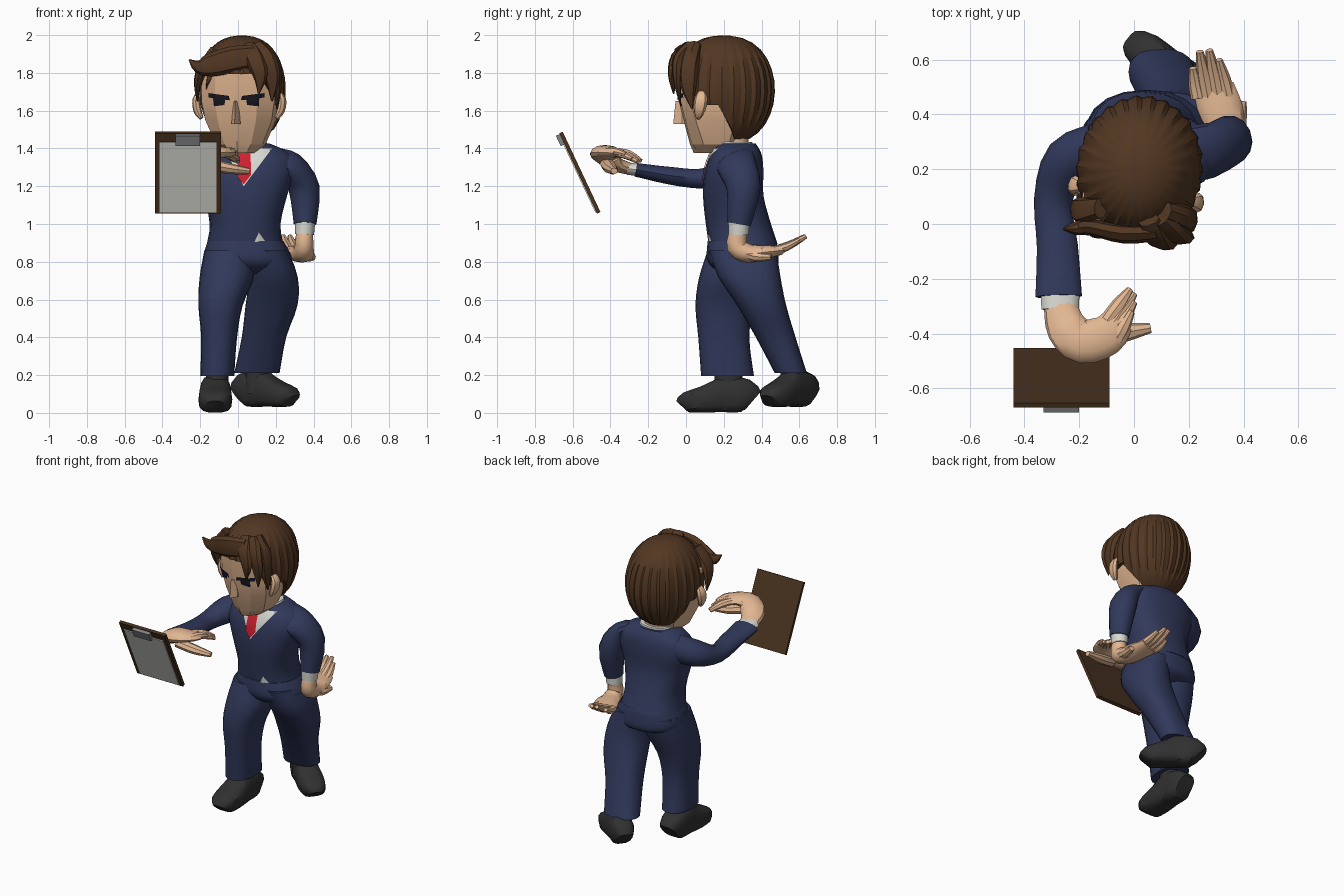
import bpy, bmesh, math
from math import sin, cos, pi, radians
from mathutils import Vector, Matrix
from mathutils.bvhtree import BVHTree

if "Cube" in bpy.data.objects:
    bpy.data.objects.remove(bpy.data.objects["Cube"])

def mat(name, *rgb):
    m = bpy.data.materials.new(name)
    m.diffuse_color = (*rgb, 1)
    m.use_nodes = True
    m.node_tree.nodes["Principled BSDF"].inputs["Base Color"].default_value = m.diffuse_color
    return m

SUIT = mat("navy_suit", .031, .041, .105)
SKIN = mat("skin", .76, .47, .285)
HAIR = mat("brown_hair", .085, .038, .016)
WHITE = mat("white_cloth_and_paper", .70, .70, .65)
RED = mat("red_tie", .62, .015, .03)
BLACK = mat("black_shoes", .03, .03, .03)
DARK = mat("dark_eyes", .008, .009, .014)
WOOD = mat("brown_board", .065, .031, .013)
METAL = mat("grey_clip", .23, .23, .25)

# The head is turned slightly, about its own vertical axis
HC = Vector((.02, .2, 0))
HEAD = Matrix.Translation(HC) @ Matrix.Rotation(radians(-8), 4, 'Z') @ Matrix.Translation(-HC)

def add(name, verts, faces, m, M=None, angle=35):
    me = bpy.data.meshes.new(name)
    me.from_pydata([tuple(v) for v in verts], [], faces)
    bm = bmesh.new()
    bm.from_mesh(me)
    bmesh.ops.recalc_face_normals(bm, faces=bm.faces)
    bm.to_mesh(me)
    bm.free()
    me.materials.append(m)
    if M:
        me.transform(M)
    ob = bpy.data.objects.new(name, me)
    bpy.context.collection.objects.link(ob)
    bpy.ops.object.select_all(action='DESELECT')
    ob.select_set(True)
    bpy.context.view_layer.objects.active = ob
    bpy.ops.object.shade_smooth_by_angle(angle=radians(angle))
    return ob

def skin_rings(name, rings, m, M=None, angle=35):
    n = len(rings[0])
    faces = [(i*n + j, i*n + (j+1) % n, (i+1)*n + (j+1) % n, (i+1)*n + j)
             for i in range(len(rings) - 1) for j in range(n)]
    faces += [tuple(range(n)), tuple(range((len(rings)-1)*n, len(rings)*n))]
    return add(name, [v for r in rings for v in r], faces, m, M, angle)

def spline(rows, k=3):
    """Catmull-Rom resampling of rows of numbers."""
    out = []
    for i in range(len(rows) - 1):
        p0, p1, p2, p3 = rows[max(i-1, 0)], rows[i], rows[i+1], rows[min(i+2, len(rows)-1)]
        for s in range(k):
            t = s / k
            out.append([.5*(2*b + (c-a)*t + (2*a-5*b+4*c-d)*t*t + (3*b-a-3*c+d)*t**3)
                        for a, b, c, d in zip(p0, p1, p2, p3)])
    return out + [list(rows[-1])]

def oval(n, p):
    f = lambda v: math.copysign(abs(v)**p, v)
    return [(f(cos(2*pi*j/n)), f(sin(2*pi*j/n))) for j in range(n)]

def stack(name, rows, m, n=20, p=.85, M=None, k=3):
    """Horizontal rings, each row (x min, x max, y min, y max, z)."""
    rings = [[((a+b)/2 + (b-a)/2*u, (c+d)/2 + (d-c)/2*v, z) for u, v in oval(n, p)]
             for a, b, c, d, z in spline(rows, k)]
    return skin_rings(name, rings, m, M)

def tube(name, rows, m, side=None, n=10, p=1, M=None, k=3):
    """Rings along a path, each row (x, y, z, half width, half height)."""
    rows = spline(rows, k)
    pts = [Vector(r[:3]) for r in rows]
    rings = []
    for i, r in enumerate(rows):
        d = (pts[min(i+1, len(pts)-1)] - pts[max(i-1, 0)]).normalized()
        s = Vector(side) if side else d.cross(Vector((0, 0, 1)))
        s = (s - d*s.dot(d)).normalized()
        h = s.cross(d)
        rings.append([pts[i] + s*u*max(r[3], .002) + h*v*max(r[4], .002) for u, v in oval(n, p)])
    return skin_rings(name, rings, m, M)

def box(name, size, M, m):
    v = [(x*size[0]/2, y*size[1]/2, z*size[2]/2) for x in (-1, 1) for y in (-1, 1) for z in (-1, 1)]
    f = [(0, 1, 3, 2), (4, 6, 7, 5), (0, 4, 5, 1), (2, 3, 7, 6), (0, 2, 6, 4), (1, 5, 7, 3)]
    return add(name, v, f, m, M)

def decal(name, outline, target, m, off=.004, M=None):
    """Thin patch drawn in the front view and laid onto the target."""
    bvh = BVHTree.FromPolygons([v.co for v in target.data.vertices],
                               [p.vertices for p in target.data.polygons])
    bm = bmesh.new()
    bm.faces.new([bm.verts.new((x, 0, z)) for x, z in outline])
    bmesh.ops.triangulate(bm, faces=bm.faces)
    bmesh.ops.subdivide_edges(bm, edges=bm.edges, cuts=7, use_grid_fill=True)
    M = M or Matrix()
    for v in bm.verts:
        hit = bvh.ray_cast(M @ Vector((v.co.x, -1, v.co.z)), M.to_3x3() @ Vector((0, 1, 0)))[0]
        v.co.y = (M.inverted() @ hit).y - off if hit else .14
    bm.verts.index_update()
    verts, faces = [v.co.copy() for v in bm.verts], [[v.index for v in f.verts] for f in bm.faces]
    bm.free()
    ob = add(name, verts, faces, m, M)
    if sum(p.normal.y for p in ob.data.polygons) > 0:
        ob.data.flip_normals()

# Jacket, shirt and tie
jacket = stack("jacket", [(-.165, .24, .12, .485, .895), (-.15, .225, .105, .45, 1.0),
    (-.18, .26, .09, .41, 1.15), (-.22, .30, .10, .41, 1.28), (-.19, .28, .13, .40, 1.37),
    (-.10, .17, .16, .37, 1.425)], SUIT)
decal("shirt_front", [(-.07, 1.4), (.03, 1.2), (.18, 1.4)], jacket, WHITE)
decal("tie", [(.0, 1.395), (-.005, 1.25), (.03, 1.21), (.07, 1.26), (.065, 1.395)], jacket, RED, .009)
decal("shirt_tail", [(.085, .9), (.15, .9), (.11, .955)], jacket, WHITE)
stack("shirt_collar", [(-.09, .175, .13, .36, 1.385), (-.07, .15, .14, .35, 1.435)], WHITE, k=1)
stack("neck", [(-.05, .12, .17, .33, 1.36), (-.05, .12, .15, .33, 1.5)], SKIN, k=1)

# Trousers
stack("trouser_seat", [(0, .14, .2, .4, .735), (-.15, .25, .14, .475, .77),
    (-.185, .285, .11, .49, .82), (-.16, .24, .115, .48, .91)], SUIT)
stack("trouser_leg_right", [(-.2, -.02, .08, .36, .195), (-.195, -.005, .065, .335, .4),
    (-.21, .025, .05, .36, .57), (-.203, .085, .07, .42, .72), (-.178, .08, .115, .46, .86)], SUIT)
stack("trouser_leg_left", [(-.02, .22, .47, .64, .21), (.02, .255, .37, .58, .4),
    (.04, .315, .27, .53, .57), (.06, .316, .17, .5, .72), (.05, .265, .12, .48, .86)], SUIT)

# Shoes, toe toward -y before placing
for name, loc, turn, sc in (("shoe_right", (-.12, .165, 0), 0, 1), ("shoe_left", (.15, .545, .03), 52, .92)):
    prof = [(-.19, .045, .075), (-.165, .078, .11), (-.08, .09, .14), (0, .085, .175),
            (.05, .08, .20), (.15, .078, .18), (.19, .055, .13)]
    tube(name, [(0, y*sc, h/2, w*sc, h/2) for y, w, h in prof], BLACK, n=14, p=.65, k=2,
         M=Matrix.Translation(loc) @ Matrix.Rotation(radians(turn), 4, 'Z'))
stack("ankle_right", [(-.17, -.05, .15, .3, .1), (-.17, -.05, .15, .3, .25)], BLACK, k=1)
stack("ankle_left", [(.04, .16, .5, .62, .1), (.04, .16, .5, .62, .25)], BLACK, k=1)

# Arms with cuffs
X = (1, 0, 0)
tube("sleeve_left", [(.21, .26, 1.33, .06, .11), (.285, .27, 1.305, .07, .105), (.35, .305, 1.19, .082, .092),
    (.355, .28, 1.0, .06, .065)], SUIT, X, 14)
tube("cuff_left", [(.355, .28, 1.01, .054, .058), (.352, .278, .945, .05, .055)], WHITE, X, 14, k=1)
tube("sleeve_right", [(-.13, .29, 1.32, .08, .09), (-.24, .23, 1.28, .09, .085), (-.295, .09, 1.24, .07, .055),
    (-.28, -.08, 1.255, .075, .048), (-.275, -.265, 1.287, .085, .037)], SUIT, None, 14)
tube("cuff_right", [(-.27, -.24, 1.285, .072, .034), (-.27, -.312, 1.293, .068, .033)], WHITE, None, 14, k=1)

# Hands
def finger(name, a, b, r, side=None, bend=.01):
    mid = (Vector(a) + Vector(b)) / 2 + Vector((0, 0, bend))
    tube(name, [(*a, r, r*.8), (*mid, r, r*.8), (*b, r*.5, r*.45)], SKIN, side, 8)

tube("palm_left", [(.352, .278, .96, .045, .048), (.35, .27, .88, .05, .055), (.34, .33, .845, .065, .05),
    (.315, .41, .85, .085, .04), (.29, .50, .86, .075, .024)], SKIN, X, 12)
for i, tip in enumerate([(.215, .57, .9), (.24, .63, .935), (.275, .635, .935), (.31, .6, .915)]):
    finger(f"finger_left_{i}", (.235 + .036*i, .46, .86), tip, .027, X, -.01)
finger("thumb_left", (.36, .29, .85), (.395, .45, .825), .034, X, -.01)
tube("palm_right", [(-.27, -.3, 1.293, .06, .032), (-.245, -.38, 1.32, .075, .04),
    (-.185, -.43, 1.37, .08, .045), (-.1, -.405, 1.38, .075, .032), (-.06, -.355, 1.375, .06, .02)], SKIN, None, 12)
for i, tip in enumerate([(-.015, -.24, 1.335), (.0, -.255, 1.33), (.0, -.285, 1.345), (-.01, -.32, 1.37)]):
    finger(f"finger_right_{i}", (-.1 + .01*i, -.355 - .026*i, 1.38), tip, .027, None, .01)
finger("thumb_right", (-.17, -.42, 1.32), (.06, -.38, 1.28), .037, None, -.005)

# Head with a creased centre line, local x offset .02
rings = []
for z, yf, w, yb in [(1.375, .04, .075, .2), (1.42, .02, .13, .28), (1.55, -.015, .187, .34),
                     (1.65, -.04, .205, .40), (1.8, -.05, .2, .42), (1.9, 0, .15, .36)]:
    half = [(.55*w, yf+.025), (.95*w, yf+.09), (w, .175), (.85*w, .175+(yb-.175)*.65), (.4*w, yb)]
    rings.append([(.02, yf, z)] + [(.02+x, y, z) for x, y in half] + [(.02-x, y, z) for x, y in half[::-1]])
face = skin_rings("head", rings, SKIN, HEAD, 20)
stack("nose", [(-.004, .044, -.07, .03, 1.53), (.006, .034, -.058, .01, 1.65)], SKIN, 4, 1, HEAD, 1)
for s, side in ((-1, "right"), (1, "left")):
    X0 = lambda pts: [(.02 + s*x, z) for x, z in pts]
    decal("eye_" + side, X0([(.06, 1.63), (.055, 1.67), (.125, 1.68), (.12, 1.623)]), face, DARK, .005, HEAD)
    decal("eyebrow_" + side, X0([(.03, 1.655), (.035, 1.678), (.15, 1.693), (.15, 1.67)]), face, DARK, .009, HEAD)
    tube("ear_" + side, [(.02+s*.2, .09, 1.56, .012, .012), (.02+s*.222, .1, 1.6, .022, .03),
        (.02+s*.228, .11, 1.66, .022, .035), (.02+s*.205, .11, 1.7, .012, .02)], SKIN, X, 8, M=HEAD)

# Hair: ribbed cap, short at the front and long at the back
N, R = 78, 12
caprings = []
for i in range(R + 2):
    ring = []
    for j in range(N):
        a = 2*pi*j/N
        f = -sin(a)
        end = 106 - 33*min(1, max(0, (f-.5)/.35)) if f > 0 else 106 + 49*min(1, -f*1.9)
        ph = radians(end) * (min(i, R)*.97/R + .03)
        r = sin(ph)**.82 * (1 + (0, .04, .022)[j % 3]*min(1, i/3)) * (.82 if i > R else 1)
        ring.append((.02 + .224*r*cos(a), .2 + .262*r*sin(a), 1.71 + .288*cos(ph)))
    caprings.append(ring)
skin_rings("hair_cap", caprings, HAIR, HEAD, 30)

# Loose locks over the forehead and temples
locks = [
    [(.12, -.02, 1.89, .03, .06), (0, -.042, 1.87, .035, .07), (-.12, -.035, 1.84, .03, .06),
     (-.18, -.045, 1.835, .025, .035), (-.225, -.055, 1.87, .004, .004)],
    [(.08, .02, 1.94, .04, .03), (.12, -.035, 1.88, .05, .035), (.155, -.055, 1.79, .04, .025), (.145, -.05, 1.69, .004, .004)],
    [(.12, .03, 1.94, .04, .03), (.185, -.015, 1.87, .05, .035), (.215, -.02, 1.77, .04, .025), (.21, -.01, 1.65, .004, .004)],
    [(.13, .06, 1.94, .04, .04), (.205, .045, 1.86, .04, .05), (.232, .04, 1.74, .025, .045), (.228, .06, 1.61, .004, .004)],
    [(-.1, .04, 1.92, .03, .04), (-.165, .02, 1.82, .03, .05), (-.192, .03, 1.74, .02, .035), (-.195, .05, 1.65, .004, .004)]]
for i, rows in enumerate(locks):
    tube(f"hair_lock_{i}", rows, HAIR, (0, 1, 0) if i == 0 else X, 8, M=HEAD)

# Clipboard leaning toward the front
B = Matrix.Translation((-.265, -.562, 1.272)) @ Matrix.Rotation(radians(25.2), 4, 'X')
box("clipboard", (.35, .02, .47), B, WOOD)
box("paper", (.30, .006, .41), B @ Matrix.Translation((0, -.0125, -.022)), WHITE)
box("clip", (.13, .024, .06), B @ Matrix.Translation((0, -.02, .2)), METAL)
